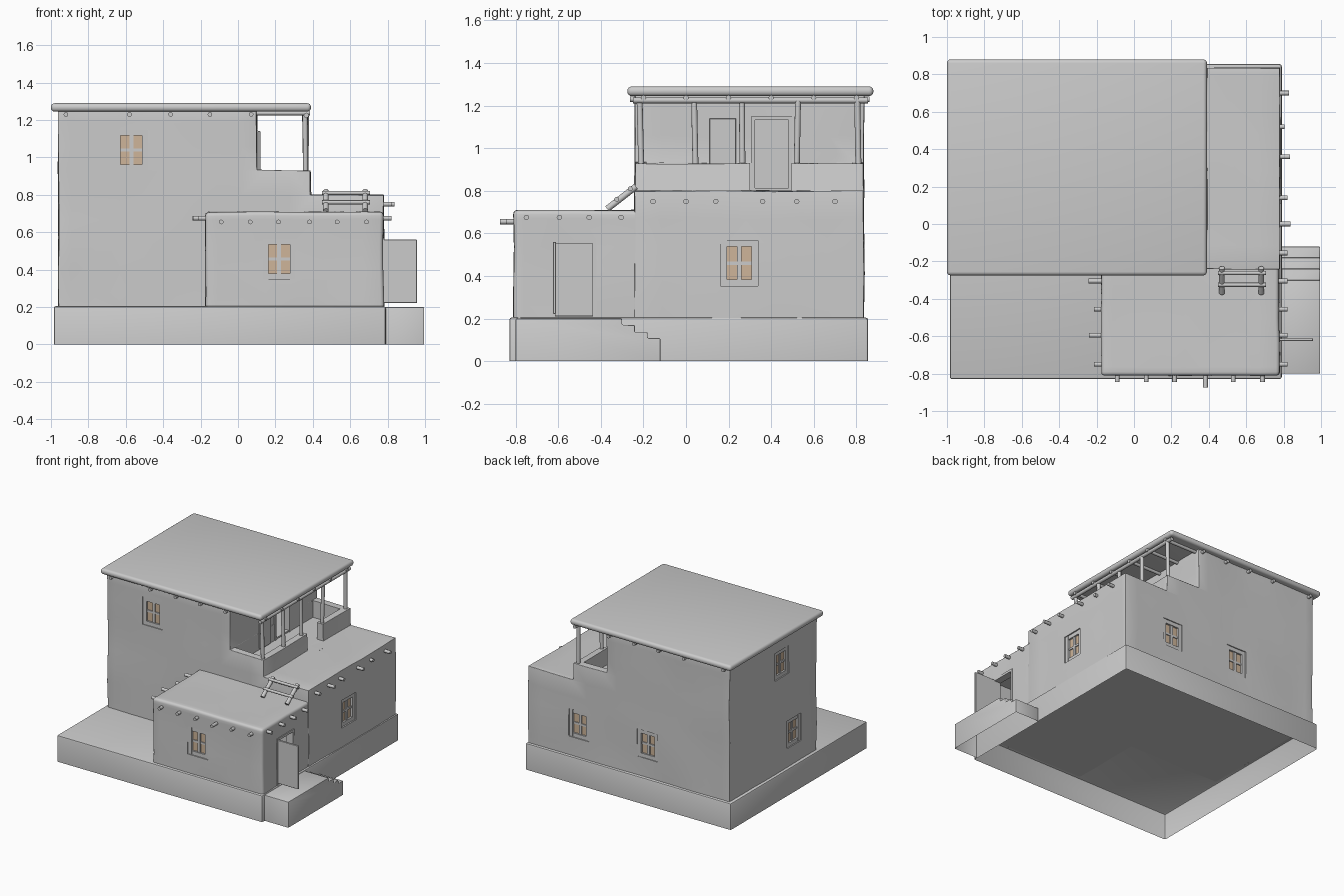
import bpy, bmesh, math, random
from mathutils import Vector, Matrix, noise

if "Cube" in bpy.data.objects:
    bpy.data.objects.remove(bpy.data.objects["Cube"])

random.seed(4)


def add(name, bm):
    bmesh.ops.recalc_face_normals(bm, faces=bm.faces)
    me = bpy.data.meshes.new(name)
    bm.to_mesh(me)
    bm.free()
    ob = bpy.data.objects.new(name, me)
    bpy.context.collection.objects.link(ob)
    return ob


def bm_box(bm, lo, hi):
    lo, hi = Vector(lo), Vector(hi)
    m = Matrix.Translation((lo + hi) / 2) @ Matrix.Diagonal((*(hi - lo), 1))
    return bmesh.ops.create_cube(bm, size=1, matrix=m)


def box(name, lo, hi, bevel=0.0, segs=2):
    bm = bmesh.new()
    bm_box(bm, lo, hi)
    if bevel:
        bmesh.ops.bevel(bm, geom=bm.edges[:], offset=bevel, segments=segs, profile=0.5, affect='EDGES')
    return add(name, bm)


def pole(name, a, b, r, sides=12):
    a, b = Vector(a), Vector(b)
    d = b - a
    m = Matrix.Translation((a + b) / 2) @ d.to_track_quat('Z', 'Y').to_matrix().to_4x4()
    bm = bmesh.new()
    bmesh.ops.create_cone(bm, cap_ends=True, segments=sides, radius1=r, radius2=r, depth=d.length, matrix=m)
    return add(name, bm)


def prism(pts, place, a, b):
    """Profile pts placed by place(u, v, depth) and extruded from a to b."""
    bm = bmesh.new()
    f = bm.faces.new([bm.verts.new(place(u, v, a)) for u, v in pts])
    r = bmesh.ops.extrude_face_region(bm, geom=[f])
    shift = Vector(place(0, 0, b)) - Vector(place(0, 0, a))
    bmesh.ops.translate(bm, vec=shift, verts=[e for e in r['geom'] if isinstance(e, bmesh.types.BMVert)])
    bmesh.ops.recalc_face_normals(bm, faces=bm.faces)
    return bm


def shell(name, pts, x0, x1, bevel):
    """Block open at the bottom, (y, z) profile extruded along x."""
    bm = prism(pts, lambda u, v, d: (d, u, v), x0, x1)
    low = [f for f in bm.faces if all(v.co.z < 1e-4 for v in f.verts)]
    bmesh.ops.delete(bm, geom=low, context='FACES_ONLY')
    bmesh.ops.bevel(bm, geom=[e for e in bm.edges if not e.is_boundary], offset=bevel,
                    segments=2, profile=0.5, affect='EDGES')
    return add(name, bm)


def apply_mod(ob, mod):
    bpy.context.view_layer.objects.active = ob
    bpy.ops.object.modifier_apply(modifier=mod.name)


def adobe(name, pts, y0, y1):
    """Soft-edged, slightly uneven mud wall mass, (x, z) profile along y."""
    bm = prism(pts, lambda u, v, d: (u, d, v), y0, y1)
    for axis in range(3):
        for i in range(-7, 11):
            co, no = Vector(), Vector()
            co[axis], no[axis] = i * 0.13 + 0.017, 1
            bmesh.ops.bisect_plane(bm, geom=bm.verts[:] + bm.edges[:] + bm.faces[:], plane_co=co, plane_no=no)
    ob = add(name, bm)
    m = ob.modifiers.new("soft", 'BEVEL')
    m.width, m.segments, m.limit_method, m.angle_limit = 0.02, 3, 'ANGLE', math.radians(40)
    apply_mod(ob, m)
    for v in ob.data.vertices:
        v.co += noise.noise_vector(v.co * 3.5) * 0.007
    return ob


def cut(ob, lo, hi):
    c = box("cutter", lo, hi)
    c.hide_render = True
    m = ob.modifiers.new("cut", 'BOOLEAN')
    m.operation, m.solver, m.object = 'DIFFERENCE', 'EXACT', c
    apply_mod(ob, m)
    bpy.data.objects.remove(c, do_unlink=True)


tan = bpy.data.materials.new("pane_tan")
tan.diffuse_color = (0.62, 0.46, 0.32, 1)
tan.use_nodes = True
tan.node_tree.nodes["Principled BSDF"].inputs["Base Color"].default_value = tan.diffuse_color


def window(name, wall, x, y, z, turn, w=0.175, h=0.215):
    """Recess, lattice frame and four panes; turn 0 faces the front."""
    rot = Matrix.Translation((x, y, z)) @ Matrix.Rotation(turn, 4, 'Z')
    a, b = rot @ Vector((-w / 2, -0.06, -h / 2)), rot @ Vector((w / 2, 0.04, h / 2))
    cut(wall, [min(p) for p in zip(a, b)], [max(p) for p in zip(a, b)])
    bm, t = bmesh.new(), 0.03
    for s in (-1, 1):
        cx, cz = s * (w - t) / 2, s * (h - t) / 2
        bm_box(bm, (cx - t / 2, 0.006, -h / 2), (cx + t / 2, 0.045, h / 2))
        bm_box(bm, (-w / 2 + t, 0.008, cz - t / 2), (w / 2 - t, 0.045, cz + t / 2))
    bm_box(bm, (-0.011, 0.014, -h / 2 + t), (0.011, 0.045, h / 2 - t))
    bm_box(bm, (-w / 2 + t, 0.015, -0.008), (w / 2 - t, 0.044, 0.008))
    add(name + "_frame", bm).matrix_world = rot
    bm = bmesh.new()
    for sx in (-1, 1):
        for sz in (-1, 1):
            cx, cz = sx * (w / 4 - t / 2 + 0.005), sz * (h / 4 - t / 2 + 0.004)
            bm_box(bm, (cx - 0.025, 0.022, cz - 0.036), (cx + 0.025, 0.042, cz + 0.036))
    p = add(name + "_panes", bm)
    p.matrix_world = rot
    p.data.materials.append(tan)


def door_frame(name, x, y0, y1, z0, z1, t=0.018):
    bm = bmesh.new()
    bm_box(bm, (x - 0.05, y0, z0), (x + 0.006, y0 + t, z1))
    bm_box(bm, (x - 0.05, y1 - t, z0), (x + 0.006, y1, z1))
    bm_box(bm, (x - 0.05, y0 + t, z1 - t), (x + 0.006, y1 - t, z1))
    add(name, bm)


# Plinth and entrance steps
shell("plinth", [(-0.83, 0), (-0.83, 0.205), (0.855, 0.205), (0.855, 0)], -0.985, 0.79, 0.012)
shell("entrance_steps", [(-0.8, 0), (-0.8, 0.2), (-0.3, 0.2), (-0.3, 0.17), (-0.24, 0.17), (-0.24, 0.135),
                         (-0.18, 0.135), (-0.18, 0.108), (-0.12, 0.108), (-0.12, 0)], 0.785, 0.995, 0.006)

# Main house with upper room and balcony parapet
house = adobe("main_house", [(-0.96, 0.15), (0.78, 0.15), (0.78, 0.8), (0.39, 0.8), (0.39, 0.93),
                             (0.1, 0.93), (0.1, 1.265), (-0.96, 1.265)], -0.24, 0.835)
cut(house, (-1.2, -1, 0), (1.2, 1, 0.203))
cut(house, (0.101, -0.185, 0.8), (0.335, 0.78, 1.0))        # balcony well
cut(house, (0.3, 0.3, 0.801), (0.46, 0.495, 1.0))           # gap in parapet
cut(house, (-0.9, -0.18, 0.215), (0.72, 0.775, 0.74))       # lower room
cut(house, (-0.9, -0.18, 0.81), (0.05, 0.775, 1.21))        # upper room
cut(house, (0.0, 0.305, 0.812), (0.2, 0.5, 1.15))           # upper doorway

# Front annex
annex = adobe("front_annex", [(-0.175, 0.15), (0.777, 0.15), (0.777, 0.708), (-0.175, 0.708)], -0.81, -0.2)
cut(annex, (-1.2, -1, 0), (1.2, 1, 0.203))
cut(annex, (-0.115, -0.75, 0.215), (0.715, -0.26, 0.64))
cut(annex, (0.68, -0.63, 0.21), (0.9, -0.42, 0.57))

# Windows on all sides
window("annex_window", annex, 0.22, -0.81, 0.457, 0)
window("upper_front_window", house, -0.57, -0.24, 1.04, 0)
window("right_window", house, 0.78, 0.25, 0.46, math.pi / 2)
window("back_window_a", house, 0.34, 0.835, 0.457, math.pi)
window("back_window_b", house, -0.25, 0.835, 0.457, math.pi)
window("upper_left_window", house, -0.96, 0.19, 1.04, -math.pi / 2)
window("lower_left_window", house, -0.96, 0.04, 0.457, -math.pi / 2)

# Doors
door_frame("entrance_frame", 0.775, -0.63, -0.42, 0.205, 0.57)
box("entrance_door", (0.778, -0.625, 0.222), (0.957, -0.611, 0.56), 0.002, 1)
door_frame("balcony_door_frame", 0.1, 0.305, 0.5, 0.8, 1.15)
box("balcony_door", (0.105, 0.11, 0.81), (0.12, 0.235, 1.14), 0.002, 1)

# Roof slab
box("roof", (-1.0, -0.275, 1.245), (0.39, 0.88, 1.29), 0.02, 4)

# Balcony posts, edge beam and joists
for i, y in enumerate((-0.21, 0.045, 0.265, 0.52, 0.81)):
    pole(f"balcony_post_{i}", (0.362, y, 0.9), (0.362 + random.uniform(-.006, .006), y + random.uniform(-.01, .01), 1.225), 0.014)
pole("balcony_beam", (0.365, -0.25, 1.225), (0.365, 0.855, 1.225), 0.014)
for i in range(6):
    y = -0.2 + i * 0.2
    pole(f"balcony_joist_{i}", (0.05, y, 1.237), (0.385, y, 1.237), 0.012)

# Projecting roof beams
R = 0.0125
for i, x in enumerate((-0.92, -0.58, -0.36, -0.15, 0.07)):
    pole(f"roof_beam_{i}", (x, -0.262, 1.23), (x, 0.862, 1.23), R)
for i, x in enumerate((-0.09, 0.065, 0.217, 0.382, 0.53, 0.687)):
    pole(f"annex_front_beam_{i}", (x, -0.77, 0.655), (x, -0.873 if i == 3 else -0.845, 0.655), R)
for i, (y, left) in enumerate(((-0.75, -0.215), (-0.595, -0.24), (-0.455, -0.215), (-0.305, -0.243))):
    pole(f"annex_side_beam_{i}", (left, y, 0.675), (0.82, y, 0.675), R)
for i, (y, end) in enumerate(((-0.155, 0.82), (0, 0.838), (0.14, 0.82), (0.36, 0.835), (0.52, 0.805), (0.7, 0.828))):
    pole(f"house_side_beam_{i}", (0.74, y, 0.75), (end, y, 0.75), R)

# Ladder between the two roof levels
for i, x in enumerate((0.47, 0.68)):
    pole(f"ladder_rail_{i}", (x, -0.37, 0.715), (x, -0.235, 0.82), 0.015)
for i, (y, z) in enumerate(((-0.325, 0.76), (-0.262, 0.81))):
    pole(f"ladder_rung_{i}", (0.45, y, z), (0.705, y, z), 0.011)

# Smooth shading with sharp edges kept
bpy.ops.object.select_all(action='SELECT')
bpy.context.view_layer.objects.active = house
bpy.ops.object.shade_smooth_by_angle(angle=math.radians(35))
